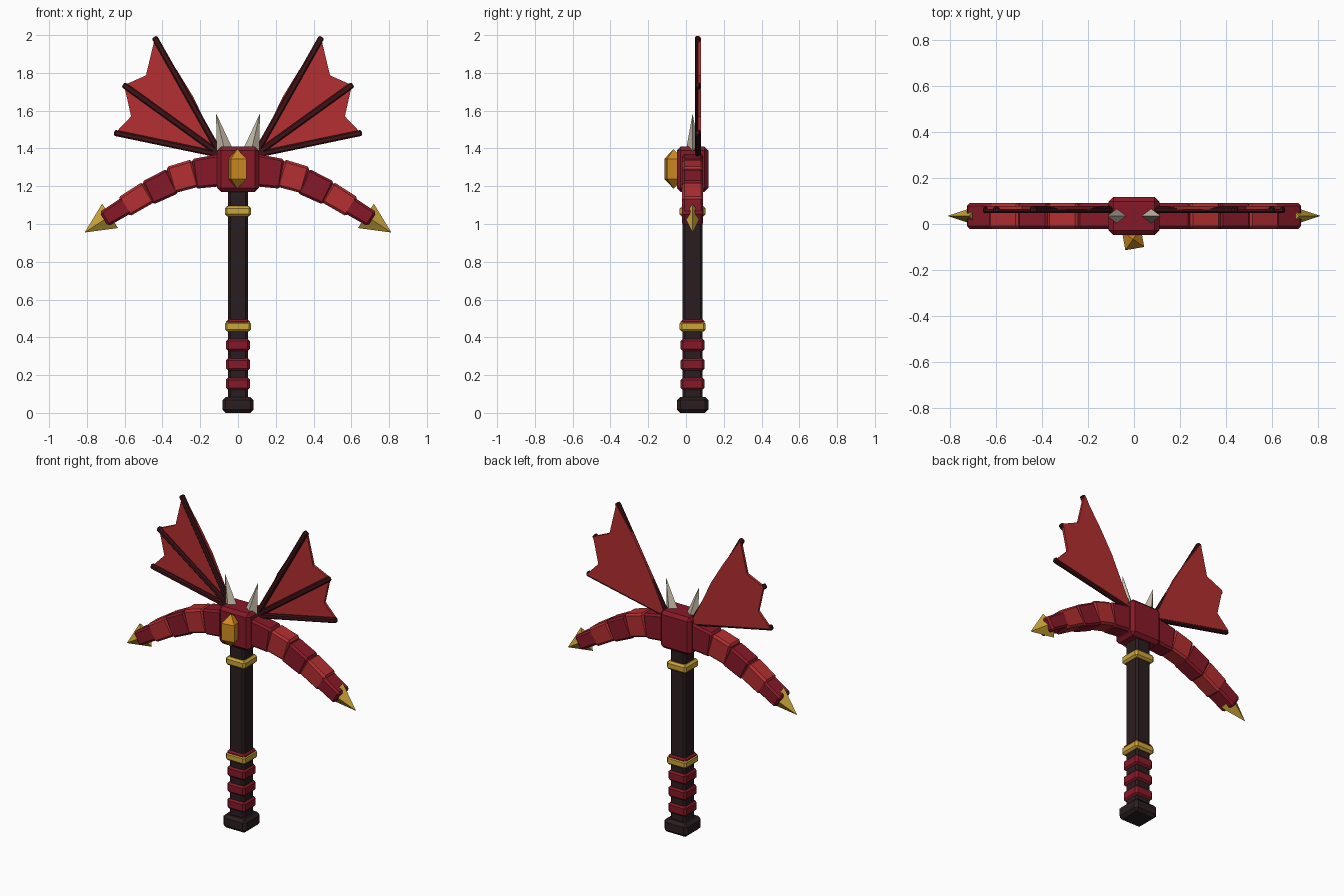
import bpy, bmesh, math
from mathutils import Vector, Matrix

cube = bpy.data.objects.get("Cube")
if cube:
    bpy.data.objects.remove(cube)

MID = 0.035  # depth of the centre line


def material(name, rgb):
    mat = bpy.data.materials.new(name)
    mat.use_nodes = True
    color = [(c / 255) ** 2.2 for c in rgb] + [1]
    mat.diffuse_color = color
    mat.node_tree.nodes["Principled BSDF"].inputs["Base Color"].default_value = color
    return mat


CRIMSON = material("dark crimson", (134, 31, 44))
RED = material("bright red", (178, 50, 52))
SPAR = material("dark maroon", (66, 26, 29))
WOOD = material("charcoal brown", (46, 35, 37))
GOLD = material("gold", (202, 164, 60))
AMBER = material("amber", (208, 138, 38))
BONE = material("bone", (196, 186, 166))


def finish(name, bm, mat, bevel=0, mirror=False):
    bmesh.ops.recalc_face_normals(bm, faces=bm.faces)
    mesh = bpy.data.meshes.new(name)
    bm.to_mesh(mesh)
    bm.free()
    mesh.materials.append(mat)
    obj = bpy.data.objects.new(name, mesh)
    bpy.context.collection.objects.link(obj)
    if bevel:
        mod = obj.modifiers.new("Bevel", "BEVEL")
        mod.width, mod.segments = bevel, 1
    if mirror:
        obj.modifiers.new("Mirror", "MIRROR").use_mirror_merge = False
    return obj


def box(name, half, bottom, top, mat, bevel, half_y=None):
    bm = bmesh.new()
    size = Matrix.Diagonal((2 * half, 2 * (half_y or half), top - bottom, 1))
    place = Matrix.Translation((0, MID, (bottom + top) / 2))
    bmesh.ops.create_cube(bm, size=1, matrix=place @ size)
    return finish(name, bm, mat, bevel)


def plate(name, outline, front, back, mat, bevel=0):
    """Extrude an x-z outline through the depth, mirrored to both sides."""
    bm = bmesh.new()
    face = bm.faces.new([bm.verts.new((x, front, z)) for x, z in outline])
    new = bmesh.ops.extrude_face_region(bm, geom=[face])["geom"]
    verts = [v for v in new if isinstance(v, bmesh.types.BMVert)]
    bmesh.ops.translate(bm, verts=verts, vec=(0, back - front, 0))
    return finish(name, bm, mat, bevel, True)


def spike(name, base, tip, radius, depth, mat):
    """Four-sided pyramid from base to tip, mirrored to both sides."""
    a, b = Vector((base[0], MID, base[1])), Vector((tip[0], MID, tip[1]))
    axis = (b - a).normalized()
    across = Vector((0, 1, 0)).cross(axis)
    bm = bmesh.new()
    ring = [bm.verts.new(a + o) for o in (across * radius, Vector((0, depth, 0)),
                                          -across * radius, Vector((0, -depth, 0)))]
    bm.faces.new(ring)
    apex = bm.verts.new(b)
    for i in range(4):
        bm.faces.new((ring[i], ring[(i + 1) % 4], apex))
    return finish(name, bm, mat, 0, True)


# Handle, pommel, grip wraps and collars
box("handle", 0.053, 0.04, 1.25, WOOD, 0.012)
box("pommel", 0.083, 0, 0.085, WOOD, 0.018)
for i in range(4):
    low = 0.12 + 0.103 * i
    box(f"grip_wrap_{i + 1}", 0.063, low, low + 0.067, CRIMSON, 0.012)
for name, z in (("lower_collar", 0.457), ("upper_collar", 1.067)):
    box(name, 0.069, z - 0.027, z + 0.027, GOLD, 0.012)

# Head block
box("head", 0.11, 1.17, 1.41, CRIMSON, 0.02, 0.083)

# Front gem: square prism with pointed ends
bm = bmesh.new()
rings = []
for z, r in ((1.187, 0), (1.238, 0.059), (1.345, 0.059), (1.397, 0)):
    count = 4 if r else 1
    rings.append([bm.verts.new((r * math.cos(math.radians(55 + 90 * k)) - 0.004,
                                r * math.sin(math.radians(55 + 90 * k)) - 0.066, z))
                  for k in range(count)])
for k in range(4):
    n = (k + 1) % 4
    bm.faces.new((rings[0][0], rings[1][n], rings[1][k]))
    bm.faces.new((rings[1][k], rings[1][n], rings[2][n], rings[2][k]))
    bm.faces.new((rings[2][k], rings[2][n], rings[3][0]))
finish("gem", bm, AMBER)

# Curved arms: overlapping tapered segments (start x, z, end x, z, start and end height)
segments = [
    (0.08, 1.287, 0.235, 1.265, 0.172, 0.158),
    (0.225, 1.27, 0.36, 1.232, 0.15, 0.145),
    (0.345, 1.228, 0.48, 1.163, 0.143, 0.135),
    (0.473, 1.17, 0.605, 1.09, 0.125, 0.117),
    (0.58, 1.105, 0.71, 1.025, 0.098, 0.088),
]
for i, (x0, z0, x1, z1, h0, h1) in enumerate(segments):
    up = Vector((z0 - z1, x1 - x0)).normalized()
    a, b = Vector((x0, z0)), Vector((x1, z1))
    outline = [a - up * h0 / 2, b - up * h1 / 2, b + up * h1 / 2, a + up * h0 / 2]
    plate(f"arm_segment_{i + 1}", outline, MID - 0.056, MID + 0.056,
          RED if i % 2 else CRIMSON, 0.012)
spike("arm_tip", (0.677, 1.043), (0.812, 0.955), 0.077, 0.045, GOLD)

# Horns
spike("horn", (0.072, 1.395), (0.116, 1.585), 0.042, 0.034, BONE)

# Wings: membrane with three spars on its front
root = (0.09, 1.365)
tips = [(0.44, 1.985), (0.603, 1.735), (0.65, 1.482)]
membrane = [root, tips[2], (0.566, 1.57), tips[1], (0.487, 1.787), tips[0],
            (0.322, 1.812), (0.235, 1.67)]
plate("wing_membrane", membrane, 0.063, 0.079, RED)
for i, tip in enumerate(tips):
    a, b = Vector(root), Vector(tip)
    along = (b - a).normalized()
    side = Vector((-along.y, along.x)) * 0.016
    b += along * 0.006
    plate(f"wing_spar_{i + 1}", [a - side, b - side, b + side, a + side],
          0.047, 0.082 if i == 9 else 0.076, SPAR, 0.007)
